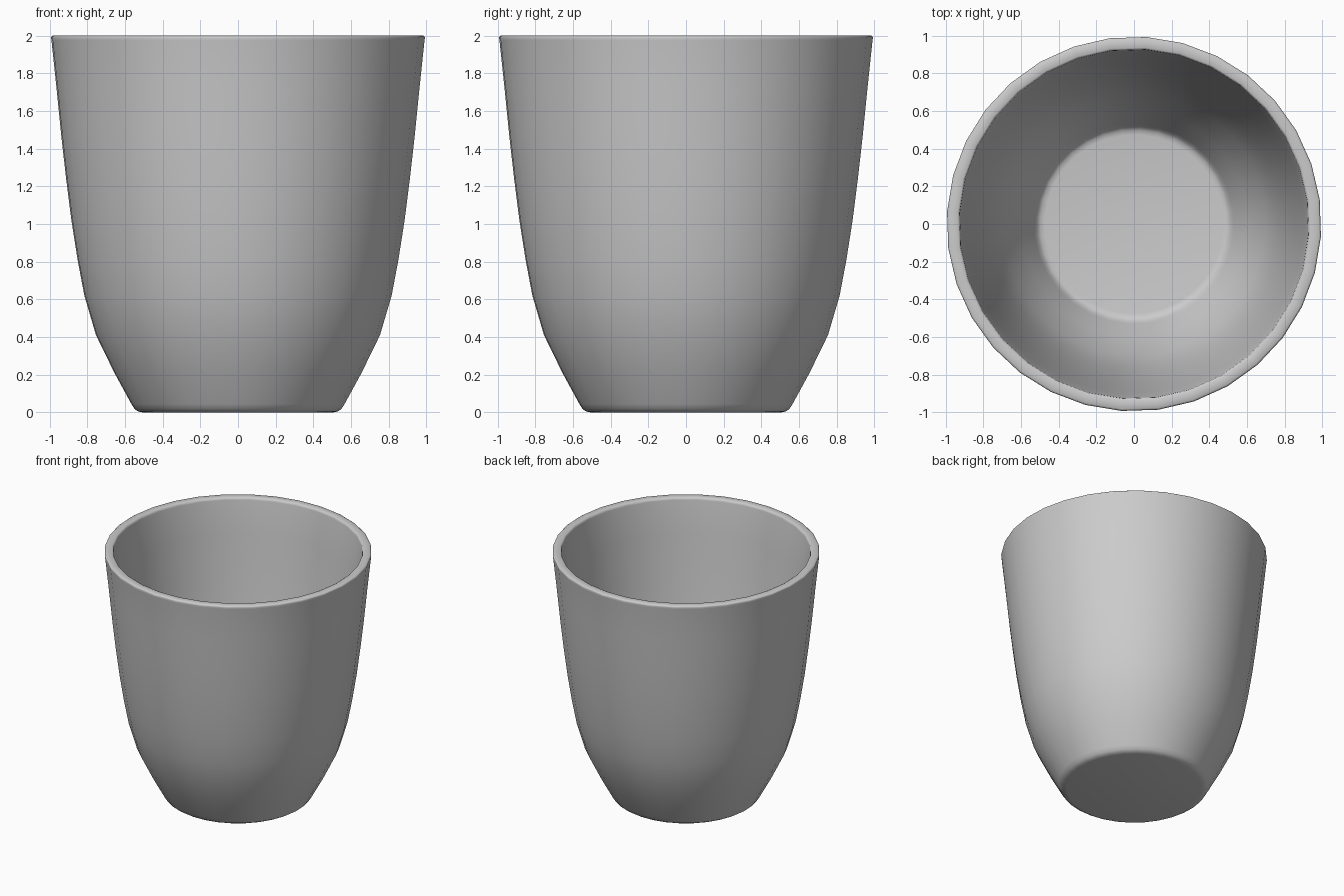
import bpy, bmesh, math

if "Cube" in bpy.data.objects:
    bpy.data.objects.remove(bpy.data.objects["Cube"])

SIDES = 32
TURN = math.radians(-3.75)

# Cup profile (radius, height): underside, outer wall, rounded rim, inner wall, inner floor
outer = [(0.505, 0.0), (0.53, 0.005), (0.55, 0.018), (0.567, 0.045), (0.657, 0.21),
         (0.755, 0.41), (0.817, 0.62), (0.853, 0.81), (0.886, 1.02), (0.914, 1.24),
         (0.939, 1.46), (0.965, 1.72), (0.992, 1.975)]
rim = [(0.994, 1.988), (0.992, 1.995), (0.984, 2.0), (0.938, 2.0), (0.929, 1.995), (0.926, 1.98)]
inner = [(0.899, 1.72), (0.873, 1.46), (0.848, 1.24), (0.821, 1.02), (0.788, 0.82),
         (0.754, 0.64), (0.697, 0.44), (0.602, 0.245), (0.53, 0.11), (0.515, 0.08),
         (0.498, 0.067), (0.475, 0.063)]
profile = outer + rim + inner

# Spin the profile into rings and bridge them
bm = bmesh.new()
rings = []
for r, z in profile:
    rings.append([bm.verts.new((r * math.cos(TURN + math.tau * i / SIDES),
                                r * math.sin(TURN + math.tau * i / SIDES), z))
                  for i in range(SIDES)])
for a, b in zip(rings, rings[1:]):
    for i in range(SIDES):
        j = (i + 1) % SIDES
        bm.faces.new((a[i], a[j], b[j], b[i]))

# Flat underside and inner floor
bm.faces.new(rings[0][::-1])
bm.faces.new(rings[-1])
bmesh.ops.recalc_face_normals(bm, faces=bm.faces[:])

mesh = bpy.data.meshes.new("cup")
bm.to_mesh(mesh)
bm.free()
cup = bpy.data.objects.new("cup", mesh)
bpy.context.collection.objects.link(cup)

# Smooth shading
bpy.context.view_layer.objects.active = cup
cup.select_set(True)
bpy.ops.object.shade_smooth_by_angle(angle=math.radians(60))
